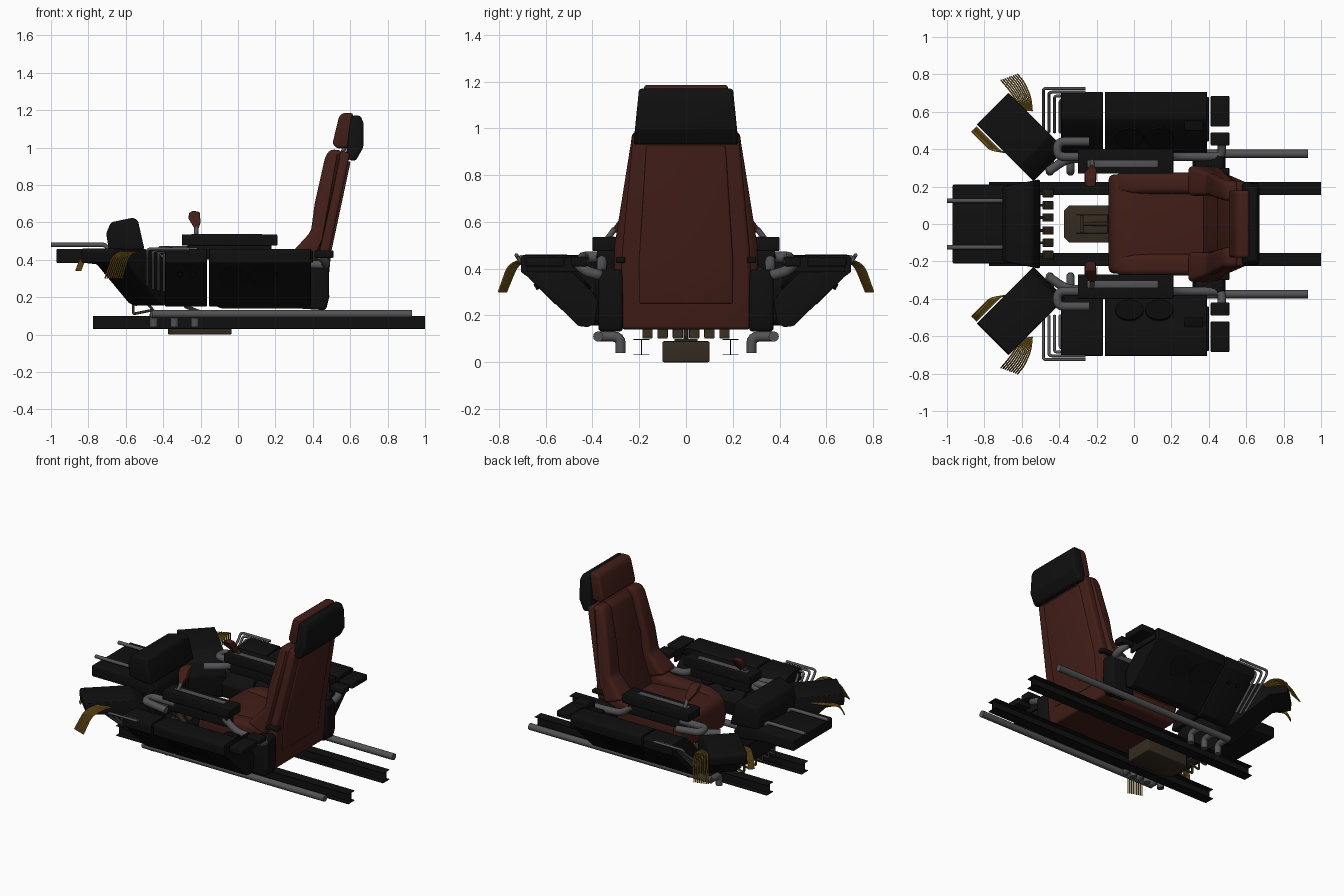
import bpy, bmesh, math
from mathutils import Vector

if "Cube" in bpy.data.objects:
    bpy.data.objects.remove(bpy.data.objects["Cube"])

def mat(name, *c):
    m = bpy.data.materials.new(name)
    m.diffuse_color = (*c, 1)
    m.use_nodes = True
    m.node_tree.nodes["Principled BSDF"].inputs["Base Color"].default_value = m.diffuse_color
    return m
BLACK = mat("black", .005, .005, .005)
DARK = mat("dark_panel", .003, .003, .003)
RED = mat("leather", .055, .013, .009)
GREY = mat("pipe_grey", .085, .085, .09)
BROWN = mat("bronze", .035, .025, .015)
GOLD = mat("wire_gold", .30, .17, .02)

def finish(ob, m, mirror):
    ob.data.materials.append(m)
    bpy.ops.object.select_all(action='DESELECT')
    ob.select_set(True)
    bpy.context.view_layer.objects.active = ob
    bpy.ops.object.shade_smooth_by_angle(angle=math.radians(40))
    if mirror:
        mod = ob.modifiers.new("mirror", 'MIRROR')
        mod.use_axis = (False, True, False)
        mod.use_mirror_merge = False
    return ob

def prism(name, pts, axis, a, b, m, bevel=0, mirror=False, warp=None, seg=3):
    """Extrude a 2D outline along an axis from a to b, in world coordinates."""
    put = {'x': lambda p, t: (t, p[0], p[1]), 'y': lambda p, t: (p[0], t, p[1]),
           'z': lambda p, t: (p[0], p[1], t)}[axis]
    bm = bmesh.new()
    lo = [bm.verts.new(put(p, a)) for p in pts]
    hi = [bm.verts.new(put(p, b)) for p in pts]
    bm.faces.new(lo)
    bm.faces.new(hi)
    for i in range(len(pts)):
        j = (i + 1) % len(pts)
        bm.faces.new((lo[i], lo[j], hi[j], hi[i]))
    if warp:
        for v in bm.verts:
            v.co = warp(v.co.copy())
    bmesh.ops.recalc_face_normals(bm, faces=bm.faces)
    if bevel:
        es = [e for e in bm.edges if e.calc_face_angle(0) > .3]
        bmesh.ops.bevel(bm, geom=es, offset=bevel, segments=seg, profile=.5,
                        affect='EDGES', clamp_overlap=True)
    me = bpy.data.meshes.new(name)
    bm.to_mesh(me)
    bm.free()
    ob = bpy.data.objects.new(name, me)
    bpy.context.collection.objects.link(ob)
    return finish(ob, m, mirror)

def box(name, x0, x1, y0, y1, z0, z1, m, bevel=0, mirror=False, warp=None):
    return prism(name, [(x0, y0), (x1, y0), (x1, y1), (x0, y1)], 'z', z0, z1, m, bevel, mirror, warp)

def tube(name, paths, r, m, mirror=False, fillet=.04, res=4):
    """Round pipes along polylines whose corners are filleted."""
    cu = bpy.data.curves.new(name, 'CURVE')
    cu.dimensions = '3D'
    cu.bevel_depth, cu.bevel_resolution, cu.use_fill_caps = r, res, True
    for path in paths:
        p = [Vector(q) for q in path]
        out = [p[0]]
        for i in range(1, len(p) - 1):
            u, v = p[i - 1] - p[i], p[i + 1] - p[i]
            k = min(fillet, u.length * .45, v.length * .45)
            s, e = p[i] + u.normalized() * k, p[i] + v.normalized() * k
            for t in (0, .25, .5, .75, 1):
                out.append(s * (1 - t) ** 2 + p[i] * 2 * t * (1 - t) + e * t * t)
        out.append(p[-1])
        sp = cu.splines.new('POLY')
        sp.points.add(len(out) - 1)
        for q, c in zip(sp.points, out):
            q.co = (*c, 1)
    ob = bpy.data.objects.new(name, cu)
    bpy.context.collection.objects.link(ob)
    bpy.ops.object.select_all(action='DESELECT')
    ob.select_set(True)
    bpy.context.view_layer.objects.active = ob
    bpy.ops.object.convert(target='MESH')
    return finish(bpy.context.object, m, mirror)

# floor rails (thin I-beams), side pipes and their elbows
ibeam = [(.155, .03), (.225, .03), (.225, .034), (.192, .034), (.192, .096), (.225, .096),
         (.225, .10), (.155, .10), (.155, .096), (.188, .096), (.188, .034), (.155, .034)]
prism("floor_rail", ibeam, 'x', -.775, 1, BLACK, mirror=True)
tube("side_pipe", [[(-.46, .375, .11), (.93, .375, .11)]], .022, GREY, True)
tube("pipe_elbow", [[(x, .375, .11), (x, .28, .11), (x, .28, .04)] for x in (-.45, -.34, -.23)], .022, GREY, True)

# centre base with control lever
prism("base_box", [(-.375, -.07), (-.345, -.1), (-.035, -.1), (-.035, .1), (-.345, .1), (-.375, .07)], 'z', 0, .09, BROWN, .006)
box("lever_plate", -.31, -.14, -.05, .05, .09, .10, BROWN, .003)
tube("lever", [[(-.15, 0, .10), (-.28, 0, .15)], [(-.28, -.045, .15), (-.28, .045, .15)]], .01, BROWN)

# foot pedals
for i, y in enumerate((.035, .1, .165)):
    prism(f"pedal_{i}", [(-.49, .16), (-.43, .10), (-.43, .115), (-.48, .17)], 'y', y - .022, y + .022, BROWN, .003, True)
    tube(f"pedal_link_{i}", [[(-.46, y, .13), (-.56, y, .11), (-.56, y, .16)]], .007, BROWN, True, .01)

# seat cushion, side bolsters and centre pad
prism("seat_cushion", [(-.12, .14), (-.14, .26), (-.12, .355), (-.02, .385), (.42, .35), (.47, .14)], 'y', -.265, .265, RED, .035, seg=4)
prism("seat_bolster", [(-.10, .24), (-.10, .365), (.0, .40), (.28, .41), (.42, .45), (.44, .24)], 'y', .16, .275, RED, .035, True, seg=4)

# backrest, narrowing towards the top and winged at the bottom
def taper(c):
    c.y *= 1 - max(0, c.z - .6) * .47
    return c
def wing(c):
    c = taper(c)
    if c.y > .2 and c.z < .5:
        c.y += .035
    return c
prism("backrest_pad", [(.36, .32), (.43, .55), (.445, .7), (.505, .94), (.55, .98), (.585, .965), (.45, .40), (.43, .32)], 'y', -.19, .19, RED, .018, warp=taper)
prism("backrest_bolster", [(.28, .43), (.39, .55), (.41, .7), (.465, .945), (.49, .99), (.56, .985), (.45, .5), (.42, .38)], 'y', .15, .28, RED, .025, True, wing, 4)
prism("backrest_shell", [(.40, .14), (.425, .47), (.545, .985), (.60, .97), (.49, .45), (.465, .14)], 'y', -.275, .275, RED, .015, warp=taper)
prism("backrest_rear_panel", [(.45, .25), (.48, .45), (.585, .925), (.602, .925), (.498, .44), (.48, .25)], 'y', -.2, .2, RED, .012, warp=taper)

# headrest pad, posts and rear shell
prism("headrest_pad", [(.505, 1.02), (.54, 1.165), (.56, 1.185), (.615, 1.185), (.62, 1.0), (.53, .995)], 'y', -.18, .18, RED, .02, seg=4)
def head_taper(c):
    c.y *= 1 - (c.z - .93) * .45
    return c
prism("headrest_shell", [(.575, .95), (.605, 1.17), (.655, 1.17), (.672, 1.13), (.67, 1.0), (.63, .93), (.60, .93)], 'y', -.225, .225, BLACK, .013, warp=head_taper)
tube("headrest_post", [[(.55, .09, .93), (.575, .09, 1.03)]], .012, GREY, True)

# rear side housings beside the seat
prism("seat_hinge_housing", [(.31, .14), (.47, .13), (.488, .20), (.485, .38), (.46, .40), (.33, .36)], 'y', .27, .375, BLACK, .03, True)
box("hinge_cover", .40, .51, .26, .30, .425, .45, BLACK, .006, True)

# armrests with inset strip and support
box("armrest", -.30, .21, .27, .40, .475, .535, BLACK, .005, True)
box("armrest_strip", -.25, .13, .305, .34, .53, .537, GREY, .002, True)
box("armrest_support", -.27, .18, .30, .38, .40, .48, BLACK, .005, True)
tube("armrest_front_pipe", [[(-.24, .44, .43), (-.41, .44, .45), (-.41, .36, .45), (-.22, .36, .45)],
                            [(-.46, .28, .40), (-.36, .35, .40), (-.25, .35, .44)]], .024, GREY, True, .06)
tube("armrest_rear_pipe", [[(.15, .36, .45), (.24, .36, .38), (.47, .36, .37), (.47, .43, .39), (.44, .46, .42)]], .023, GREY, True, .05)

# control sticks
def stick(c):
    c.y -= (c.z - .53) * .75
    return c
prism("stick_grip", [(-.225, .555), (-.265, .62), (-.262, .65), (-.24, .662), (-.205, .655), (-.20, .60), (-.215, .555)], 'y', .295, .345, RED, .016, True, stick)
tube("stick_post", [[(-.225, .335, .53), (-.222, .305, .57)]], .012, GREY, True)

# side consoles with gauges on the inner and outer slopes
console = [(.60, .458), (.70, .458), (.707, .44), (.705, .385), (.67, .36), (.46, .155), (.42, .15),
           (.39, .165), (.375, .26), (.40, .30), (.53, .43), (.56, .455)]
prism("front_console", console, 'x', -.39, -.167, BLACK, .004, True)
prism("rear_console", console, 'x', -.155, .39, BLACK, .004, True)
tube("inner_gauge", [[(x, .50, .33), (x, .457, .373)] for x in (-.025, .135)], .076, DARK, True, res=6)
tube("outer_gauge", [[(x, .56, .36), (x, .616, .304)] for x in (-.025, .135)], .08, DARK, True, res=6)
tube("outer_knob", [[(x, .58, .36), (x, .645, .32)] for x in (-.31, -.24)], .014, DARK, True)
box("console_keypad", .27, .37, .50, .555, .42, .448, DARK, .003, True)
box("console_end_plate", .385, .40, .44, .68, .385, .45, BLACK, .004, True)
box("rear_switch_box", .41, .51, .52, .685, .41, .45, BLACK, .006, True)
box("rear_switch_small", .41, .51, .42, .49, .41, .45, BLACK, .006, True)

# nested cooling tubes on the front of each console
tube("cooling_tubes", [[(-.26, .725 - .02 * i, .458 - .008 * i), (-.485 + .03 * i, .725 - .02 * i, .458 - .008 * i),
                        (-.485 + .03 * i, .70 - .02 * i, .42 - .01 * i), (-.485 + .03 * i, .49, .25 - .005 * i)] for i in range(4)], .008, GREY, True, .03)

# front centre console, screen and handles
prism("centre_console", [(-.97, .382), (-.97, .458), (-.55, .458), (-.51, .40), (-.53, .36), (-.64, .37), (-.70, .382)], 'y', -.21, .21, BLACK, .006)
prism("screen_column", [(-.70, .385), (-.58, .30), (-.58, .17), (-.54, .15), (-.53, .20), (-.50, .40), (-.52, .45), (-.65, .45)], 'y', -.17, .17, BLACK, .008)
def screen_taper(c):
    c.y *= 1 + (c.x + .6) * .9
    return c
prism("screen_housing", [(-.69, .45), (-.705, .54), (-.68, .60), (-.56, .625), (-.535, .61), (-.50, .455)], 'y', -.22, .22, BLACK, .012, warp=screen_taper)
tube("front_handle", [[(-1, .125, .48), (-.71, .125, .48), (-.69, .125, .45)]], .012, GREY, True, .02)

# diagonal consoles: local (along, across) turned 45 degrees
D, N, O = Vector((-.707, .707)), Vector((.707, .707)), Vector((-.46, .32))
def diag(c):
    p = O + D * c.x + N * c.y
    return Vector((p.x, p.y, c.z))
prism("diagonal_console", [(.10, .455), (.41, .46), (.42, .44), (.415, .385), (.30, .375), (.06, .17), (.02, .155), (0, .18), (-.01, .32), (.02, .40)], 'y', -.12, .12, BLACK, .005, True, diag)

# ribbon wires on both flanks of the diagonal consoles
outer, inner = [], []
for i in range(9):
    k = i / 8
    outer.append([diag(Vector(q)) for q in ((.30 - .04 * k, .11 + .03 * k, .43), (.35 - .03 * k, .12 + .07 * k, .445), (.43 - .03 * k, .135 + .085 * k, .42), (.495 - .04 * k, .14 + .085 * k, .30))])
    if i < 6:
        inner.append([diag(Vector(q)) for q in ((.20, -.11, .41), (.22 + .01 * i, -.13 - .007 * i, .42), (.38, -.13 - .007 * i, .40), (.41, -.13 - .007 * i, .34))])
tube("outer_wires", outer, .004, GOLD, True, .04, 1)
tube("inner_wires", inner, .004, GOLD, True, .03, 1)
